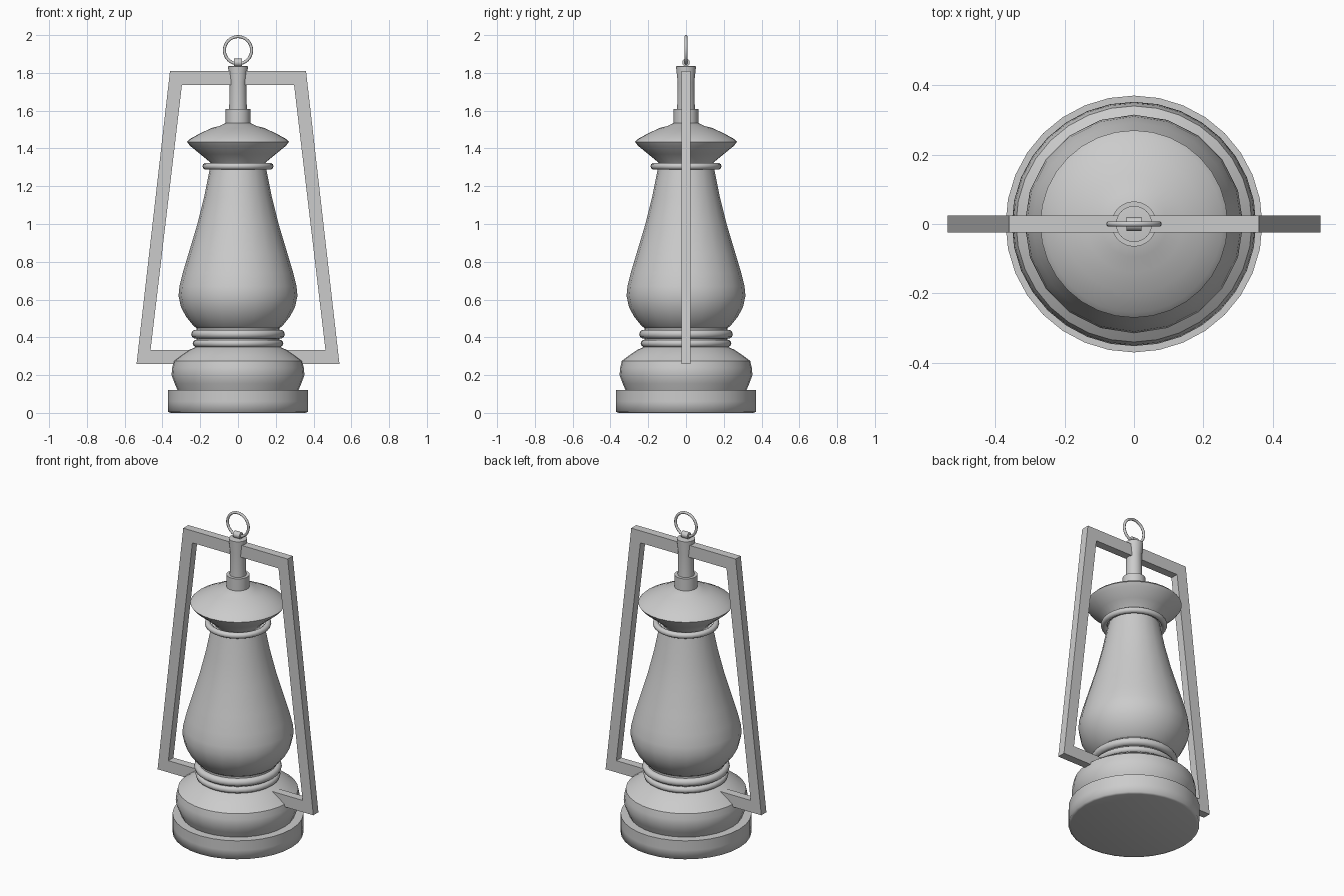
import bpy, bmesh, math
from mathutils import Matrix

cube = bpy.data.objects.get("Cube")
if cube:
    bpy.data.objects.remove(cube, do_unlink=True)

metal = bpy.data.materials.new("plain grey")
metal.use_nodes = True
GREY = (0.6, 0.6, 0.6, 1)
metal.diffuse_color = GREY
metal.node_tree.nodes["Principled BSDF"].inputs["Base Color"].default_value = GREY


def finish(name, bm, angle=None):
    """Turn a bmesh into a named object, optionally smooth below an angle."""
    bmesh.ops.recalc_face_normals(bm, faces=bm.faces)
    mesh = bpy.data.meshes.new(name)
    bm.to_mesh(mesh)
    bm.free()
    mesh.materials.append(metal)
    obj = bpy.data.objects.new(name, mesh)
    bpy.context.collection.objects.link(obj)
    if angle:
        bpy.ops.object.select_all(action='DESELECT')
        obj.select_set(True)
        bpy.context.view_layer.objects.active = obj
        bpy.ops.object.shade_smooth_by_angle(angle=math.radians(angle))
    return obj


def lathe(name, profile, sides=32, angle=40):
    """Closed turned part from (radius, height) points, bottom to top."""
    bm = bmesh.new()
    rings = []
    for r, z in profile:
        rings.append([bm.verts.new((r * math.cos(a), r * math.sin(a), z))
                      for a in (math.tau * i / sides for i in range(sides))])
    for low, high in zip(rings, rings[1:]):
        for i in range(sides):
            j = (i + 1) % sides
            bm.faces.new((low[i], low[j], high[j], high[i]))
    bm.faces.new(rings[0])
    bm.faces.new(rings[-1])
    return finish(name, bm, angle)


def torus(name, major, minor, height, upright=False, stretch=1, segs=32, tube=10):
    """Round ring, flat or upright in the front plane."""
    bm = bmesh.new()
    grid = []
    for i in range(segs):
        a = math.tau * i / segs
        row = []
        for k in range(tube):
            b = math.tau * k / tube
            r = major + minor * math.cos(b)
            row.append(bm.verts.new((r * math.cos(a), r * math.sin(a),
                                     minor * stretch * math.sin(b))))
        grid.append(row)
    for i in range(segs):
        n = (i + 1) % segs
        for k in range(tube):
            m = (k + 1) % tube
            bm.faces.new((grid[i][k], grid[n][k], grid[n][m], grid[i][m]))
    if upright:
        bm.transform(Matrix.Rotation(math.pi / 2, 4, 'X'))
    bm.transform(Matrix.Translation((0, 0, height)))
    return finish(name, bm, 60)


# Foot: a softly shaded lower disc under a crisp upper disc
lathe("foot_lower", [(0.355, 0), (0.37, 0.005), (0.37, 0.06)], angle=89)
lathe("foot_upper", [(0.37, 0.06), (0.37, 0.12), (0.30, 0.12)])

# Fuel tank
lathe("fuel_tank", [(0.32, 0.12), (0.335, 0.155), (0.352, 0.2), (0.348, 0.24),
                    (0.34, 0.275), (0.30, 0.305), (0.255, 0.335), (0.22, 0.35),
                    (0.22, 0.45)])
torus("tank_ring_lower", 0.22, 0.02, 0.368)
torus("tank_ring_upper", 0.224, 0.024, 0.417)

# Glass globe
lathe("globe", [(0.19, 0.43), (0.235, 0.46), (0.275, 0.51), (0.302, 0.56),
                (0.315, 0.62), (0.31, 0.67), (0.293, 0.74), (0.263, 0.84),
                (0.215, 1.0), (0.18, 1.14), (0.148, 1.3)], sides=20)
torus("globe_ring", 0.17, 0.018, 1.306)

# Hood and chimney
lathe("hood", [(0.13, 1.3), (0.145, 1.325), (0.2, 1.37), (0.255, 1.415),
               (0.27, 1.435), (0.255, 1.45), (0.2, 1.48), (0.14, 1.508),
               (0.095, 1.52), (0.065, 1.535)], angle=60)
lathe("chimney_collar", [(0.065, 1.52), (0.065, 1.61), (0.04, 1.61)])
lathe("chimney", [(0.047, 1.6), (0.044, 1.75), (0.052, 1.825), (0.052, 1.835),
                  (0.03, 1.837)])

# Hanging loop and its pin
torus("hanging_loop", 0.072, 0.008, 1.92, upright=True)
bm = bmesh.new()
bmesh.ops.create_cone(bm, cap_ends=True, segments=16, radius1=0.02, radius2=0.02,
                      depth=0.044,
                      matrix=Matrix.Translation((0, 0, 1.855))
                      @ Matrix.Rotation(math.pi / 2, 4, 'Y'))
finish("loop_pin", bm, 40)

# Carrying frame: one half as an extruded flat band, mirrored to the other side
outer = [(0, 1.81), (0.36, 1.81), (0.537, 0.26), (0.2, 0.26)]
inner = [(0, 1.735), (0.297, 1.735), (0.463, 0.333), (0.2, 0.333)]
bm = bmesh.new()
front = [[bm.verts.new((x, -0.025, z)) for x, z in line] for line in (outer, inner)]
faces = [bm.faces.new((front[0][i], front[0][i + 1], front[1][i + 1], front[1][i]))
         for i in range(3)]
extruded = bmesh.ops.extrude_face_region(bm, geom=faces, use_keep_orig=True)["geom"]
bmesh.ops.translate(bm, vec=(0, 0.05, 0),
                    verts=[v for v in extruded if isinstance(v, bmesh.types.BMVert)])
# The centre cap lies on the mirror plane
bmesh.ops.delete(bm, geom=[f for f in bm.faces if all(abs(v.co.x) < 1e-5 for v in f.verts)],
                 context='FACES_ONLY')
frame = finish("carrying_frame", bm)
frame.modifiers.new("Mirror", 'MIRROR')
